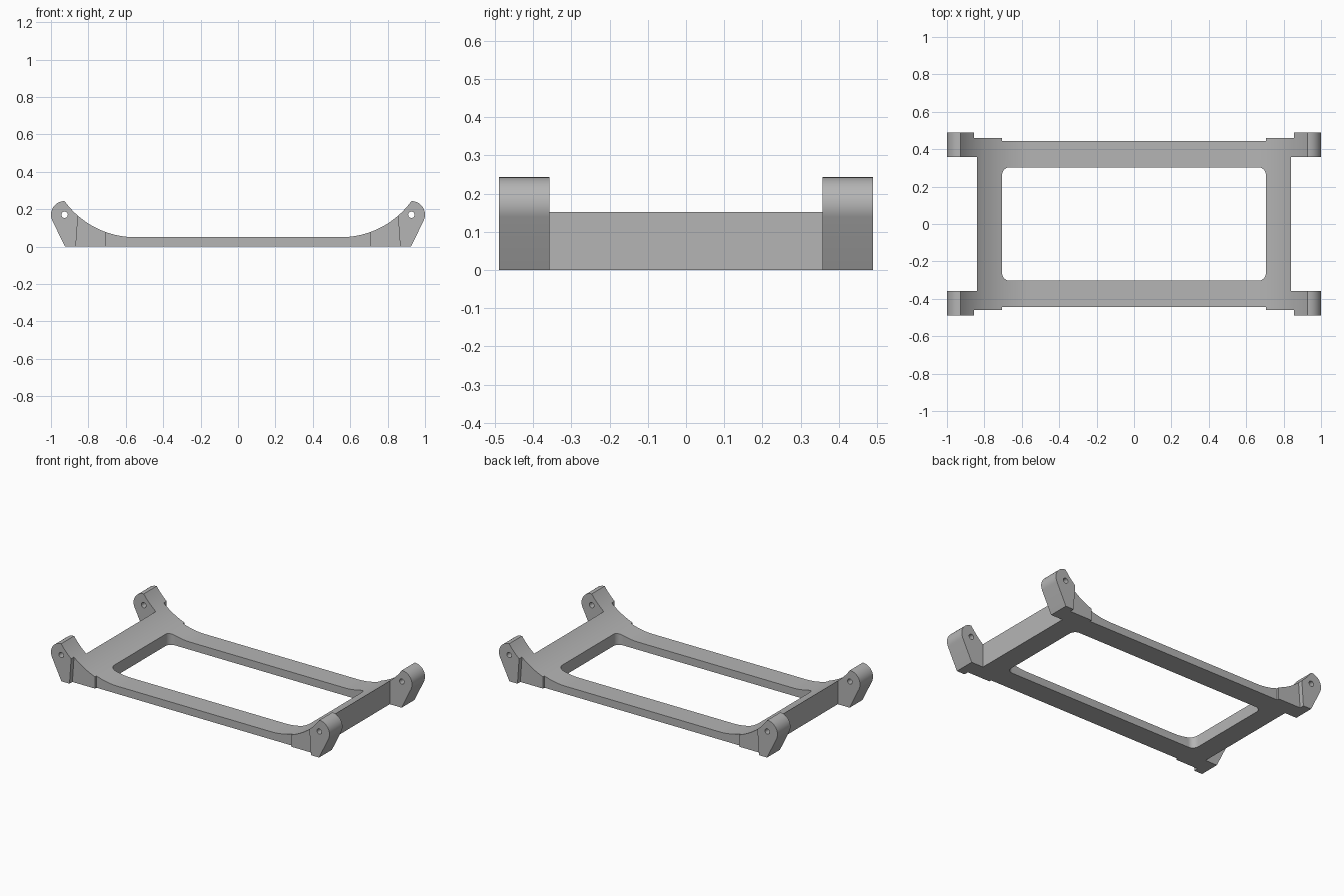
import bpy, bmesh, math

if "Cube" in bpy.data.objects:
    bpy.data.objects.remove(bpy.data.objects["Cube"])

grey = bpy.data.materials.new("grey plastic")
grey.diffuse_color = (0.46, 0.46, 0.46, 1)
grey.use_nodes = True
grey.node_tree.nodes["Principled BSDF"].inputs["Base Color"].default_value = grey.diffuse_color


def prism(name, loop_a, loop_b):
    """Closed solid between two matching loops of 3D points."""
    bm = bmesh.new()
    a = [bm.verts.new(p) for p in loop_a]
    b = [bm.verts.new(p) for p in loop_b]
    bm.faces.new(a)
    bm.faces.new(b)
    for i in range(len(a)):
        j = (i + 1) % len(a)
        bm.faces.new((a[i], a[j], b[j], b[i]))
    bmesh.ops.recalc_face_normals(bm, faces=bm.faces)
    mesh = bpy.data.meshes.new(name)
    bm.to_mesh(mesh)
    bm.free()
    mesh.materials.append(grey)
    ob = bpy.data.objects.new(name, mesh)
    bpy.context.collection.objects.link(ob)
    return ob


def arc(cx, cy, r, start, end, n):
    """Points on an arc, angles in degrees."""
    angles = [math.radians(start + (end - start) * i / n) for i in range(n + 1)]
    return [(cx + r * math.cos(t), cy + r * math.sin(t)) for t in angles]


def apply_boolean(ob, tool, operation):
    bpy.context.view_layer.objects.active = ob
    mod = ob.modifiers.new(operation.lower(), 'BOOLEAN')
    mod.object, mod.operation, mod.solver = tool, operation, 'EXACT'
    bpy.ops.object.modifier_apply(modifier=mod.name)
    bpy.data.objects.remove(tool, do_unlink=True)


PIVOT_X, PIVOT_Z, LUG_R = 0.927, 0.17, 0.073

# Side profile: flat base, slanted ends, rounded lugs, sweeping concave top
slant = -math.degrees(math.atan2(0.07, 0.15))
sweep_x, sweep_z = 0.55, 0.05
dx, dz = PIVOT_X - sweep_x, PIVOT_Z + LUG_R - sweep_z
R = (dx * dx + dz * dz) / (2 * dz)
end = math.degrees(math.atan2(dz - R, dx))
half = [(0.925, 0)]
half += arc(PIVOT_X, PIVOT_Z, LUG_R, slant, 90, 14)
half += arc(sweep_x, sweep_z + R, R, end, -90, 24)[1:]
profile = half + [(-x, z) for x, z in reversed(half)]
frame = prism("frame", [(x, -0.6, z) for x, z in profile],
              [(x, 0.6, z) for x, z in profile])


# Plan outline: rails, stepped corner pads, lugs, recessed end bars
def plan(z):
    lug_x = 0.867 - 0.07 * z          # inner lug face leans slightly
    q = [(0.705, 0.445), (0.705, 0.46), (lug_x, 0.46), (lug_x, 0.49),
         (1.1, 0.49), (1.1, 0.357), (0.84, 0.357)]
    right = q + [(x, -y) for x, y in reversed(q)]
    return [(x, y, z) for x, y in right + [(-x, -y) for x, y in right]]


apply_boolean(frame, prism("plan_cutter", plan(-0.1), plan(0.4)), 'INTERSECT')

# Rounded rectangular opening
c = 0.04
hole = []
for sx, sy, a in ((1, 1, 0), (-1, 1, 90), (-1, -1, 180), (1, -1, 270)):
    hole += arc(sx * (0.705 - c), sy * (0.303 - c), c, a, a + 90, 8)
apply_boolean(frame, prism("opening_cutter", [(x, y, -0.1) for x, y in hole],
                           [(x, y, 0.4) for x, y in hole]), 'DIFFERENCE')

# Pin holes through the lugs
for s in (-1, 1):
    ring = arc(s * PIVOT_X, PIVOT_Z, 0.017, 0, 360, 24)[:-1]
    apply_boolean(frame, prism("pin_cutter", [(x, -0.7, z) for x, z in ring],
                               [(x, 0.7, z) for x, z in ring]), 'DIFFERENCE')

frame.select_set(True)
bpy.context.view_layer.objects.active = frame
bpy.ops.object.shade_smooth_by_angle(angle=math.radians(20))
